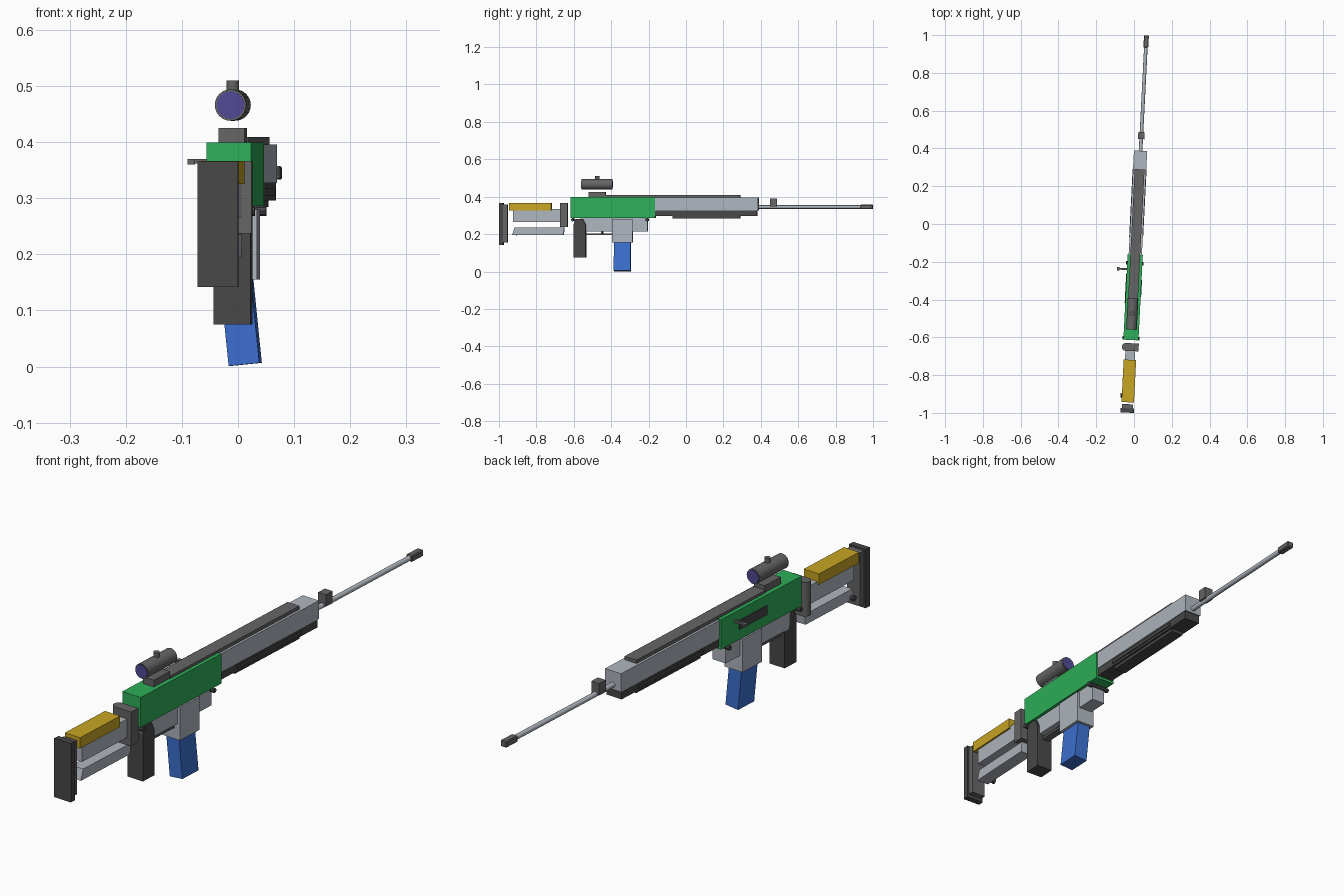
import bpy, bmesh, math
from mathutils import Matrix, Vector

if "Cube" in bpy.data.objects:
    bpy.data.objects.remove(bpy.data.objects["Cube"])

# The whole rifle is turned slightly about z
AIM = Matrix.Translation((0.015, 0, 0)) @ Matrix.Rotation(-0.051, 4, 'Z')


def material(name, rgb):
    m = bpy.data.materials.new(name)
    m.use_nodes = True
    m.diffuse_color = (*rgb, 1)
    m.node_tree.nodes["Principled BSDF"].inputs["Base Color"].default_value = (*rgb, 1)
    return m


GREEN = material("green", (0.027, 0.43, 0.10))
YELLOW = material("yellow", (0.58, 0.38, 0.017))
BLUE = material("blue", (0.045, 0.16, 0.63))
LIGHT = material("light_grey", (0.43, 0.47, 0.52))
MID = material("mid_grey", (0.13, 0.13, 0.13))
DARK = material("dark_grey", (0.065, 0.065, 0.065))
PURPLE = material("purple", (0.08, 0.07, 0.30))


def finish(name, bm, mat, local=Matrix(), smooth=False):
    bmesh.ops.recalc_face_normals(bm, faces=bm.faces)
    me = bpy.data.meshes.new(name)
    bm.to_mesh(me)
    bm.free()
    me.materials.append(mat)
    me.transform(AIM @ local)
    ob = bpy.data.objects.new(name, me)
    bpy.context.collection.objects.link(ob)
    if smooth:
        bpy.ops.object.select_all(action='DESELECT')
        ob.select_set(True)
        bpy.context.view_layer.objects.active = ob
        bpy.ops.object.shade_smooth_by_angle()
    return ob


def prism(name, mat, pts, width, dx=0, local=Matrix(), bevel=0):
    """Extrude a side profile of (y, z) points across the width."""
    bm = bmesh.new()
    face = bm.faces.new([bm.verts.new((dx - width / 2, y, z)) for y, z in pts])
    ext = bmesh.ops.extrude_face_region(bm, geom=[face])["geom"]
    verts = [v for v in ext if isinstance(v, bmesh.types.BMVert)]
    bmesh.ops.translate(bm, verts=verts, vec=(width, 0, 0))
    if bevel:
        bmesh.ops.bevel(bm, geom=bm.edges[:], offset=bevel, segments=1, affect='EDGES')
    return finish(name, bm, mat, local)


def box(name, mat, y0, y1, z0, z1, width, dx=0, **kw):
    return prism(name, mat, [(y0, z0), (y1, z0), (y1, z1), (y0, z1)], width, dx, **kw)


def rod(name, mat, start, end, radius, radius2=None, sides=24):
    a, b = Vector(start), Vector(end)
    bm = bmesh.new()
    bmesh.ops.create_cone(bm, cap_ends=True, segments=sides, radius1=radius,
                          radius2=radius if radius2 is None else radius2, depth=(b - a).length)
    turn = (b - a).to_track_quat('Z', 'Y').to_matrix().to_4x4()
    return finish(name, bm, mat, Matrix.Translation((a + b) / 2) @ turn, sides > 8)


# Stock
box("butt_pad", DARK, -1.0, -0.977, 0.142, 0.365, 0.072)
box("butt_plate", MID, -0.977, -0.955, 0.155, 0.358, 0.058)
box("cheek_rest", YELLOW, -0.945, -0.72, 0.325, 0.366, 0.066)
box("stock_upper_bar", LIGHT, -0.925, -0.66, 0.265, 0.335, 0.052)
prism("stock_lower_bar", LIGHT, [(-0.93, 0.195), (-0.655, 0.195), (-0.65, 0.235), (-0.917, 0.235)], 0.05)
rod("sling_knob", DARK, (-0.015, -0.91, 0.205), (-0.04, -0.91, 0.205), 0.006, 0.012, 8)
box("stock_bracket", MID, -0.673, -0.632, 0.237, 0.366, 0.062, 0.012)
rod("stock_hinge", MID, (-0.025, -0.653, 0.237), (-0.025, -0.653, 0.366), 0.021)

# Receiver
box("receiver", GREEN, -0.615, -0.163, 0.286, 0.399, 0.08)
box("ejection_port", DARK, -0.42, -0.265, 0.325, 0.36, 0.006, -0.04)
box("bolt_handle", MID, -0.246, -0.236, 0.362, 0.37, 0.05, -0.064)
box("bolt_knob", MID, -0.25, -0.232, 0.36, 0.37, 0.012, -0.086)
prism("lower_receiver", LIGHT, [(-0.565, 0.29), (-0.56, 0.215), (-0.205, 0.215), (-0.205, 0.29)], 0.056)
box("magazine_well", LIGHT, -0.395, -0.285, 0.155, 0.28, 0.078)
for name, y in (("front_pin", -0.208), ("rear_pin", -0.605)):
    rod(name, DARK, (-0.046, y, 0.277), (0.046, y, 0.277), 0.009, sides=8)

# Grip, trigger and magazine
prism("grip", DARK, [(-0.6, 0.075), (-0.535, 0.075), (-0.535, 0.25), (-0.55, 0.28),
                     (-0.59, 0.28), (-0.6, 0.25)], 0.066, 0.005)
box("trigger_guard", MID, -0.54, -0.395, 0.196, 0.204, 0.03)
box("trigger", DARK, -0.455, -0.443, 0.2, 0.22, 0.012)
pivot = Matrix.Translation((0, 0, 0.155))
lean = pivot @ Matrix.Rotation(0.1, 4, 'Y').inverted() @ pivot.inverted()
box("magazine", BLUE, -0.385, -0.295, 0.003, 0.175, 0.055, local=lean)

# Handguard and top rail
box("handguard", LIGHT, -0.163, 0.388, 0.327, 0.396, 0.07)
box("handguard_lower", DARK, -0.163, 0.382, 0.296, 0.327, 0.066)
box("handguard_strip", DARK, -0.07, 0.29, 0.284, 0.302, 0.05)
for name, s in (("left_vent", 1), ("right_vent", -1)):
    box(name, DARK, -0.07, 0.29, 0.305, 0.318, 0.008, s * 0.033)
box("top_rail", MID, -0.43, 0.29, 0.396, 0.409, 0.052)

# Barrel
rod("barrel", LIGHT, (0, 0.38, 0.345), (0, 0.95, 0.345), 0.0095, sides=16)
box("muzzle", MID, 0.935, 1.0, 0.333, 0.357, 0.026, bevel=0.003)
box("front_sight", MID, 0.45, 0.487, 0.345, 0.39, 0.034)

# Scope
box("scope_mount", MID, -0.52, -0.43, 0.398, 0.425, 0.046)
rod("scope_tube", MID, (0, -0.558, 0.466), (0, -0.395, 0.466), 0.028)
rod("scope_turret", MID, (0, -0.475, 0.485), (0, -0.475, 0.51), 0.011, sides=16)
for name, y, s in (("scope_rear_lens", -0.558, -1), ("scope_front_lens", -0.395, 1)):
    rod(name, PURPLE, (0, y - s * 0.002, 0.466), (0, y + s * 0.002, 0.466), 0.0245)
